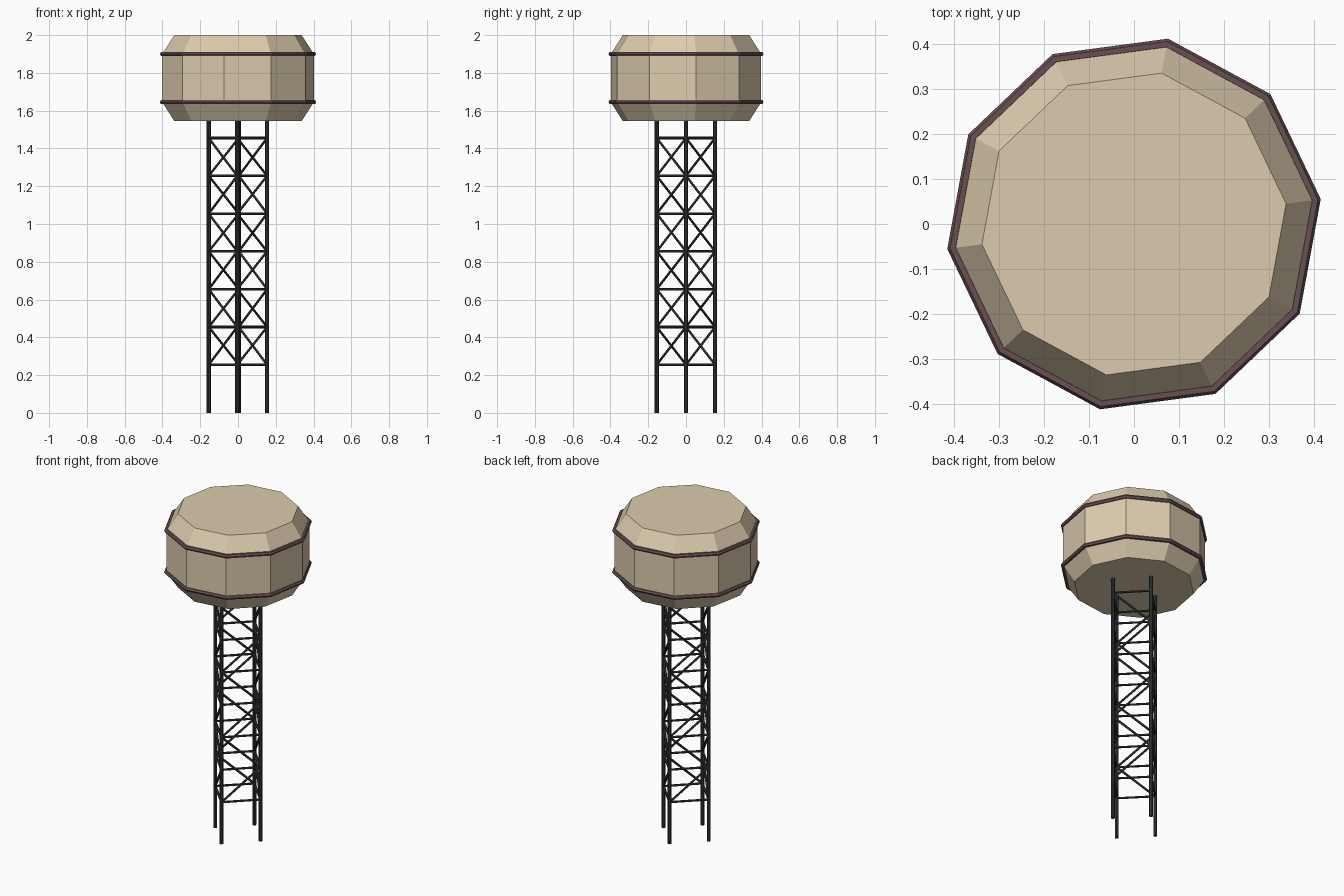
import bpy
import bmesh
from math import cos, sin, radians, pi
from mathutils import Vector, Matrix

if "Cube" in bpy.data.objects:
    bpy.data.objects.remove(bpy.data.objects["Cube"])

SIDES = 10
TURN = radians(7.6)


def material(name, rgb):
    m = bpy.data.materials.new(name)
    m.diffuse_color = (*rgb, 1)
    m.use_nodes = True
    m.node_tree.nodes["Principled BSDF"].inputs["Base Color"].default_value = m.diffuse_color
    return m


cream = material("cream_paint", (0.72, 0.60, 0.42))
maroon = material("maroon_band", (0.14, 0.08, 0.085))
iron = material("dark_iron", (0.035, 0.042, 0.042))


def finish(bm, name, mat):
    bmesh.ops.recalc_face_normals(bm, faces=bm.faces)
    me = bpy.data.meshes.new(name)
    bm.to_mesh(me)
    bm.free()
    me.materials.append(mat)
    ob = bpy.data.objects.new(name, me)
    bpy.context.collection.objects.link(ob)
    return ob


def lathe(name, profile, mat, closed=False):
    """Sweep an (r, z) profile round z; open profiles get flat end caps."""
    bm = bmesh.new()
    rings = [[bm.verts.new((r * cos(TURN + 2 * pi * i / SIDES),
                            r * sin(TURN + 2 * pi * i / SIDES), z))
              for i in range(SIDES)] for r, z in profile]
    pairs = list(zip(rings, rings[1:]))
    if closed:
        pairs.append((rings[-1], rings[0]))
    else:
        bm.faces.new(rings[0])
        bm.faces.new(rings[-1])
    for a, b in pairs:
        for i in range(SIDES):
            j = (i + 1) % SIDES
            bm.faces.new((a[i], a[j], b[j], b[i]))
    return finish(bm, name, mat)


def bar(bm, a, b, radius, sides=6):
    a, b = Vector(a), Vector(b)
    d = b - a
    mat = Matrix.Translation((a + b) / 2) @ d.to_track_quat('Z', 'Y').to_matrix().to_4x4()
    bmesh.ops.create_cone(bm, cap_ends=True, segments=sides, radius1=radius,
                          radius2=radius, depth=d.length, matrix=mat)


# Ten-sided tank
lathe("tank", [(0.34, 1.545), (0.405, 1.645), (0.405, 1.9), (0.34, 2.0)], cream)

# Bands round both shoulders of the tank
for name, z in (("lower_band", 1.645), ("upper_band", 1.9)):
    section = [(0.405 + 0.0125 * cos(k * pi / 3), z + 0.0125 * sin(k * pi / 3))
               for k in range(6)]
    lathe(name, section, maroon, closed=True)

# Four legs: front, right, back, left
feet = [(-0.004, -0.155), (0.154, 0), (0.004, 0.154), (-0.155, 0)]
for name, (x, y) in zip(("front", "right", "back", "left"), feet):
    bm = bmesh.new()
    bar(bm, (x, y, 0), (x, y, 1.56), 0.011, 8)
    finish(bm, name + "_leg", iron)

# Rungs and zigzag diagonals on the four faces of the tower
levels = [0.255 + 0.2 * i for i in range(7)]
rungs, diagonals = bmesh.new(), bmesh.new()
for k in range(4):
    p, q = feet[k], feet[(k + 1) % 4]
    for z in levels:
        bar(rungs, (*p, z), (*q, z), 0.007)
    for i in range(6):
        lo, hi = (p, q) if i % 2 == 0 else (q, p)
        bar(diagonals, (*lo, levels[i]), (*hi, levels[i + 1]), 0.007)
finish(rungs, "rungs", iron)
finish(diagonals, "diagonal_braces", iron)
